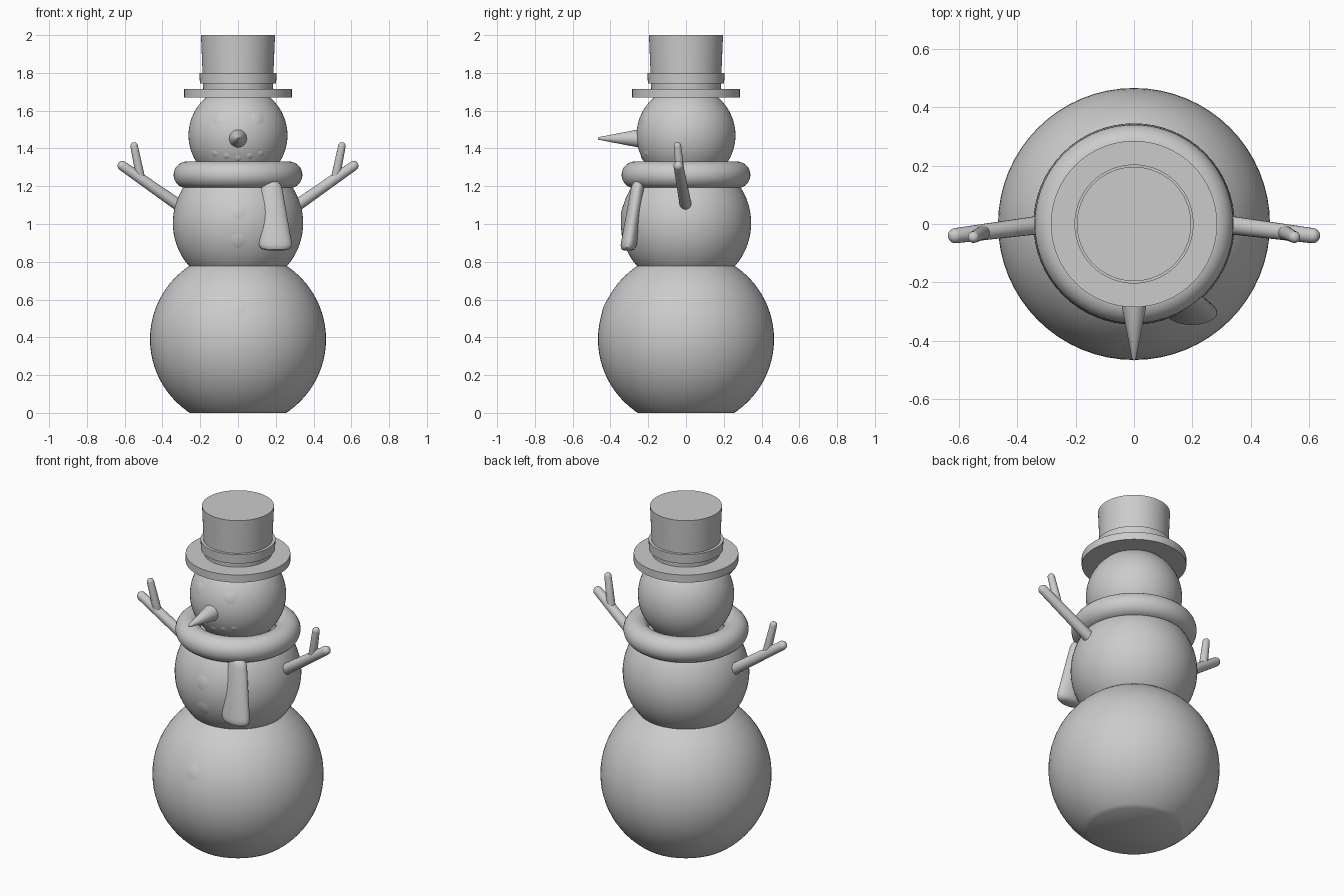
import bpy
import bmesh
import math
from mathutils import Vector, Matrix

old = bpy.data.objects.get("Cube")
if old:
    bpy.data.objects.remove(old, do_unlink=True)

# Single plain grey
GREY = (0.6, 0.6, 0.6, 1.0)
grey = bpy.data.materials.new("plain grey")
grey.use_nodes = True
grey.diffuse_color = GREY
grey.node_tree.nodes["Principled BSDF"].inputs["Base Color"].default_value = GREY


def finish(name, bm, matrix=None):
    """Turn a bmesh into a smooth-shaded object with sharp edges kept."""
    if matrix:
        bm.transform(matrix)
    bmesh.ops.recalc_face_normals(bm, faces=bm.faces)
    mesh = bpy.data.meshes.new(name)
    bm.to_mesh(mesh)
    bm.free()
    mesh.materials.append(grey)
    obj = bpy.data.objects.new(name, mesh)
    bpy.context.collection.objects.link(obj)
    bpy.ops.object.select_all(action='DESELECT')
    obj.select_set(True)
    bpy.context.view_layer.objects.active = obj
    bpy.ops.object.shade_smooth_by_angle(angle=math.radians(35))
    return obj


def loft(name, rings, matrix=None, sides=48):
    """Skin elliptical rings given as (centre, half width, half depth)."""
    bm = bmesh.new()
    loops = []
    for c, w, d in rings:
        loops.append([bm.verts.new((c[0] + w * math.cos(a), c[1] + d * math.sin(a), c[2]))
                      for a in (math.tau * i / sides for i in range(sides))])
    for lo, hi in zip(loops, loops[1:]):
        for i in range(sides):
            j = (i + 1) % sides
            bm.faces.new((lo[i], lo[j], hi[j], hi[i]))
    bm.faces.new(loops[0])
    bm.faces.new(loops[-1])
    return finish(name, bm, matrix)


def lathe(name, profile, matrix=None, sides=64):
    return loft(name, [((0, 0, z), r, r) for r, z in profile], matrix, sides)


def aim(start, direction):
    """Matrix that moves +z onto a direction from a start point."""
    turn = Vector(direction).to_track_quat('Z', 'Y').to_matrix().to_4x4()
    return Matrix.Translation(start) @ turn


def stick(name, start, end, r0, r1):
    """Tapered twig with rounded ends."""
    axis = Vector(end) - Vector(start)
    steps = [math.pi / 2 * i / 6 for i in range(6)]
    profile = [(r0 * math.cos(a), -r0 * math.sin(a)) for a in reversed(steps)]
    profile += [(r1 * math.cos(a), axis.length + r1 * math.sin(a)) for a in steps]
    lathe(name, profile, aim(start, axis), 20)


def ball(name, radius, z):
    bm = bmesh.new()
    bmesh.ops.create_uvsphere(bm, u_segments=64, v_segments=40, radius=radius,
                              matrix=Matrix.Translation((0, 0, z)))
    # Flat base where the ball meets the ground
    cut = bmesh.ops.bisect_plane(bm, geom=bm.verts[:] + bm.edges[:] + bm.faces[:],
                                 plane_co=(0, 0, 0), plane_no=(0, 0, -1), clear_outer=True)
    edges = [e for e in cut["geom_cut"] if isinstance(e, bmesh.types.BMEdge)]
    if edges:
        bmesh.ops.holes_fill(bm, edges=edges)
    finish(name, bm)


def pebble(name, ball_radius, ball_z, yaw, pitch, size):
    """Shallow cap lying almost flush on the front of a ball."""
    yaw, pitch = math.radians(yaw), math.radians(pitch)
    out = Vector((math.sin(yaw) * math.cos(pitch),
                  -math.cos(yaw) * math.cos(pitch), math.sin(pitch)))
    profile = []
    for t in (1, 0.8, 0.6, 0.4, 0.2, 0.02):
        r = size * t
        lift = 0.003 * (1 - t * t)
        profile.append((r, math.sqrt(ball_radius ** 2 - r * r) + lift))
    lathe(name, profile, aim((0, 0, ball_z), out), 24)


# Snow body
BASE, BELLY, HEAD = (0.466, 0.39), (0.345, 1.005), (0.262, 1.47)
for label, (r, z) in (("base_ball", BASE), ("belly_ball", BELLY), ("head_ball", HEAD)):
    ball(label, r, z)

# Scarf ring
bpy.ops.mesh.primitive_torus_add(location=(0, 0, 1.26), major_radius=0.27, minor_radius=0.071,
                                 major_segments=72, minor_segments=28)
scarf = bpy.context.object
scarf.name = "scarf_ring"
scarf.data.materials.append(grey)
bpy.ops.object.shade_smooth_by_angle(angle=math.radians(35))

# Scarf tail: flattened, flared and rounded at both ends
top, bottom = Vector((0.175, -0.25, 1.23)), Vector((0.2, -0.308, 0.86))
tail = []
for t, scale in ((0, 0.3), (0.02, 0.7), (0.06, 0.92), (0.12, 1), (0.5, 1), (0.86, 1),
                 (0.92, 0.98), (0.96, 0.9), (0.985, 0.75), (1, 0.45)):
    tail.append((top.lerp(bottom, t), scale * (0.052 + 0.04 * t), scale * (0.034 + 0.01 * t)))
loft("scarf_tail", tail)

# Hat
lathe("hat_brim", [(0.285, 1.67), (0.285, 1.715)])
lathe("hat_crown", [(0.183, 1.69), (0.196, 2.0)])
lathe("hat_band", [(0.202, 1.745), (0.204, 1.80)])

# Nose
lathe("nose", [(0.05, 0), (0.007, 0.222), (0.002, 0.227)], aim((0, -0.24, 1.453), (0, -1, 0)), 32)

# Arms with a side twig
for side, sx in (("left", 1), ("right", -1)):
    stick(side + "_arm", (sx * 0.3, 0, 1.09), (sx * 0.612, -0.04, 1.308), 0.032, 0.026)
    stick(side + "_twig", (sx * 0.515, -0.028, 1.24), (sx * 0.55, -0.045, 1.413), 0.024, 0.02)
    pebble(side + "_eye", *HEAD, sx * 25, 20, 0.036)

# Mouth and buttons
for i, yaw in enumerate((-30, -15, 0, 15, 30)):
    pebble("mouth_%d" % i, *HEAD, yaw, -28 + abs(yaw) * 0.2, 0.017)
pebble("upper_button", *BELLY, 0, 10, 0.04)
pebble("middle_button", *BELLY, 0, -16, 0.04)
pebble("lower_button", *BASE, 0, 22, 0.045)
